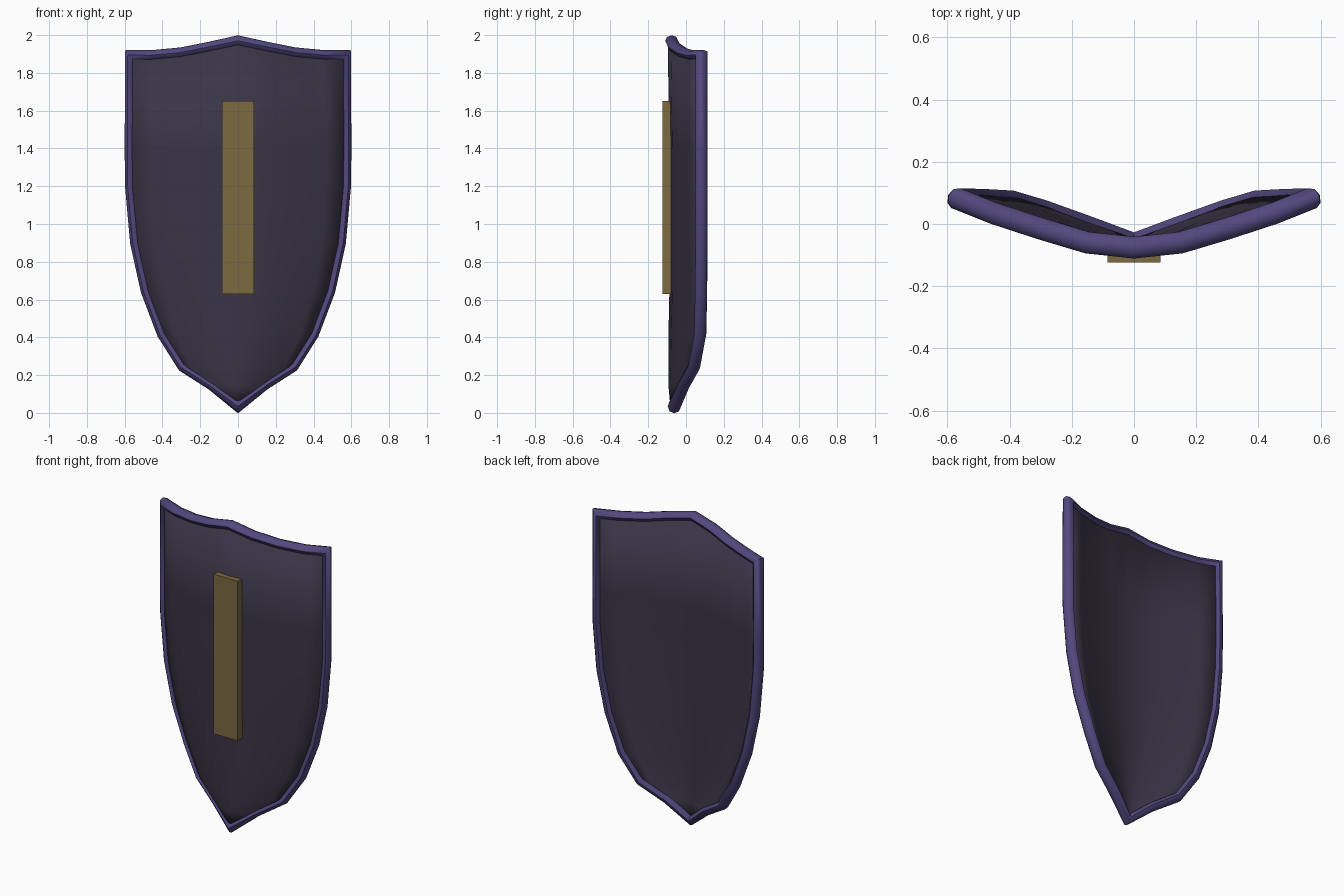
import bpy, bmesh, math
from mathutils import Vector

if "Cube" in bpy.data.objects:
    bpy.data.objects.remove(bpy.data.objects["Cube"])


def material(name, rgb):
    m = bpy.data.materials.new(name)
    m.diffuse_color = (*rgb, 1)
    m.use_nodes = True
    m.node_tree.nodes["Principled BSDF"].inputs["Base Color"].default_value = m.diffuse_color
    return m


def finish(name, bm, mat, angle=40):
    bmesh.ops.remove_doubles(bm, verts=bm.verts, dist=0.0005)
    bmesh.ops.recalc_face_normals(bm, faces=bm.faces)
    me = bpy.data.meshes.new(name)
    bm.to_mesh(me)
    bm.free()
    ob = bpy.data.objects.new(name, me)
    bpy.context.collection.objects.link(ob)
    me.materials.append(mat)
    bpy.ops.object.select_all(action='DESELECT')
    ob.select_set(True)
    bpy.context.view_layer.objects.active = ob
    bpy.ops.object.shade_smooth_by_angle(angle=math.radians(angle))
    return ob


# Right half of the rim centreline (x, y, z, surface slope): top middle to bottom tip
TOP = [(0, -0.076, 1.970, 0), (0.15, -0.06, 1.937, 0.2),
       (0.30, -0.015, 1.907, 0.32), (0.45, 0.034, 1.893, 0.38)]
SIDE = [(0.570, 0.082, 1.894, 0.45), (0.572, 0.082, 1.40, 0.45),
        (0.570, 0.082, 1.20, 0.45), (0.543, 0.082, 0.90, 0.45),
        (0.487, 0.080, 0.645, 0.45), (0.40, 0.075, 0.415, 0.45),
        (0.293, 0.043, 0.245, 0.45), (0.14, -0.012, 0.147, 0.4)]
TIP = (0, -0.062, 0.035, 0)
half = TOP + SIDE + [TIP]
loop = half + [(-x, y, z, -s) for x, y, z, s in half[-2:0:-1]]

# Rim: octagonal tube with mitred corners
bm = bmesh.new()
rings = []
pts = [Vector(p[:3]) for p in loop]
N = len(pts)
for i, p in enumerate(pts):
    a = (p - pts[i - 1]).normalized()
    b = (pts[(i + 1) % N] - p).normalized()
    t = (a + b).normalized()
    n = Vector((-loop[i][3], 1, 0))
    n = (n - t * n.dot(t)).normalized()
    out = t.cross(n)
    w = 0.028 / max(t.dot(a), 0.6)
    ring = []
    for k in range(8):
        ang = math.pi / 4 * k
        ring.append(bm.verts.new(p + out * w * math.cos(ang) + n * 0.035 * math.sin(ang)))
    rings.append(ring)
for i in range(N):
    r, q = rings[i], rings[(i + 1) % N]
    for k in range(8):
        bm.faces.new((r[k], r[(k + 1) % 8], q[(k + 1) % 8], q[k]))
finish("rim", bm, material("rim_purple", (0.085, 0.065, 0.21)), 50)

# Panel: curved sheet filling the rim
T = [0, 0.265, 0.53, 0.8, 1]
BEND = [0, 0.1, 0.39, 0.71, 1]
bm = bmesh.new()
rows = []
top = TOP + SIDE[:1]
rows.append([(x, y, z) for x, y, z, s in top])
for x, y, z, s in SIDE[1:] + [TIP]:
    c = -0.067 if z > 0.5 else -0.072
    c = min(c, y) if x else y
    rows.append([(x * t, c + (y - c) * f, z) for t, f in zip(T, BEND)])
grid = []
for r in rows:
    full = [(-x, y, z) for x, y, z in r[:0:-1]] + r
    grid.append([bm.verts.new(v) for v in full])
for r, q in zip(grid, grid[1:]):
    for k in range(len(r) - 1):
        bm.faces.new((r[k], r[k + 1], q[k + 1], q[k]))
panel = finish("panel", bm, material("panel_dark", (0.042, 0.035, 0.062)), 60)
mod = panel.modifiers.new("thickness", 'SOLIDIFY')
mod.thickness = 0.042
mod.offset = 0

# Front bar
bm = bmesh.new()
bmesh.ops.create_cube(bm, size=1)
for v in bm.verts:
    v.co = Vector((v.co.x * 0.17, v.co.y * 0.05 - 0.099, v.co.z * 1.02 + 1.14))
finish("front_bar", bm, material("bar_gold", (0.2, 0.145, 0.055)))
